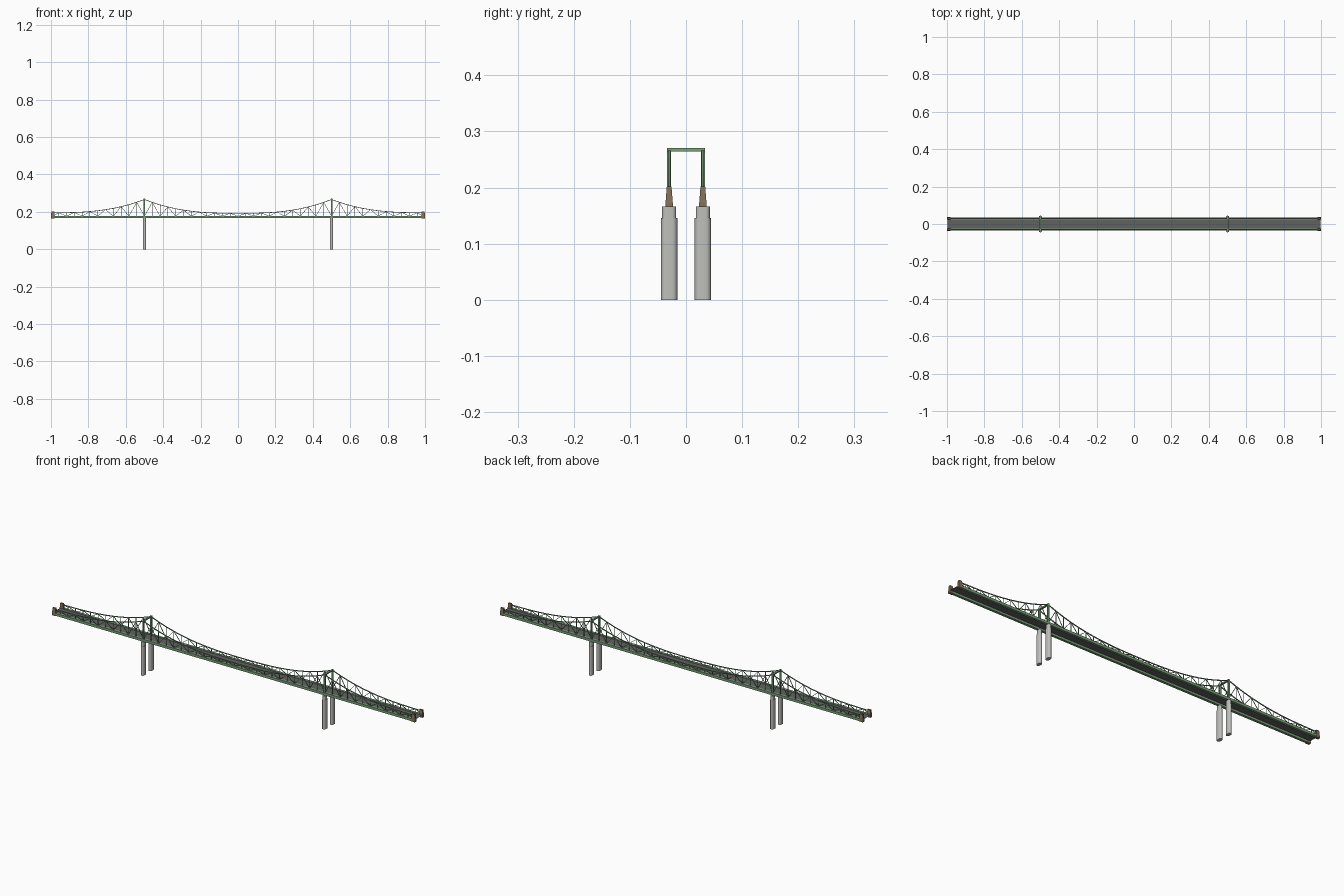
import bpy, bmesh, math
from mathutils import Vector

if "Cube" in bpy.data.objects:
    bpy.data.objects.remove(bpy.data.objects["Cube"])


def material(name, rgb):
    m = bpy.data.materials.new(name)
    m.diffuse_color = (*rgb, 1)
    m.use_nodes = True
    m.node_tree.nodes["Principled BSDF"].inputs["Base Color"].default_value = m.diffuse_color
    return m


GREEN = material("painted_green_steel", (0.20, 0.35, 0.20))
GREY = material("pier_concrete", (0.52, 0.52, 0.50))
BROWN = material("brown_stone", (0.23, 0.165, 0.105))
ROAD = material("asphalt", (0.12, 0.12, 0.12))

SIDE_Y = 0.030      # truss plane
TOWER_X = 0.5
DECK_Z = 0.177
CHORD_Z = 0.177
PANELS = 12         # panels per half span


def finish(name, bm, mat, smooth=False):
    bmesh.ops.recalc_face_normals(bm, faces=bm.faces)
    me = bpy.data.meshes.new(name)
    bm.to_mesh(me)
    bm.free()
    me.materials.append(mat)
    ob = bpy.data.objects.new(name, me)
    bpy.context.collection.objects.link(ob)
    if smooth:
        bpy.ops.object.select_all(action='DESELECT')
        ob.select_set(True)
        bpy.context.view_layer.objects.active = ob
        bpy.ops.object.shade_smooth_by_angle(angle=math.radians(35))
    return ob


def loft(bm, rings):
    """Closed solid through a list of equal-length point rings."""
    vs = [[bm.verts.new(p) for p in r] for r in rings]
    n = len(vs[0])
    for a, b in zip(vs, vs[1:]):
        for i in range(n):
            j = (i + 1) % n
            bm.faces.new((a[i], a[j], b[j], b[i]))
    bm.faces.new(vs[0][::-1])
    bm.faces.new(vs[-1])


def rect(cx, cy, z, hx, hy):
    return [(cx + sx * hx, cy + sy * hy, z)
            for sx, sy in ((-1, -1), (1, -1), (1, 1), (-1, 1))]


def beam(bm, a, b, depth, width):
    """Square bar lying in an xz truss plane, width measured along y."""
    a, b = Vector(a), Vector(b)
    side = Vector((0, width / 2, 0))
    up = (b - a).normalized().cross(Vector((0, 1, 0))) * depth / 2
    loft(bm, [[p + side + up, p - side + up, p - side - up, p + side - up]
              for p in (a, b)])


def stadium(cx, cy, z, r, half_y, n=10):
    """Round-ended pier outline, long in y."""
    pts = []
    for end in (1, -1):
        for i in range(n + 1):
            t = math.pi * i / n + (0 if end == 1 else math.pi)
            pts.append((cx + r * math.cos(t),
                        cy + end * (half_y - r) + r * math.sin(t), z))
    return pts


def top_z(x):
    """Height of the curved upper chord, steepest at the towers."""
    x = abs(x)
    if x <= TOWER_X:
        return 0.192 + 0.074 * (x / TOWER_X) ** 2.7
    return 0.195 + 0.071 * ((1 - x) / (1 - TOWER_X)) ** 2.7


# road surface: a single sheet between the girders
bm = bmesh.new()
bm.faces.new([bm.verts.new(p) for p in rect(0, 0, DECK_Z, 0.998, 0.0245)])
finish("road_deck", bm, ROAD)

xs = [-1 + i * TOWER_X / PANELS for i in range(4 * PANELS + 1)]
xs[0], xs[-1] = -0.99, 0.99

for s, label in ((-1, "front"), (1, "back")):
    y = s * SIDE_Y

    # wide edge girder, its top forming the side strip
    bm = bmesh.new()
    loft(bm, [rect(0, y, z, 0.998, 0.006) for z in (0.1665, 0.179)])
    finish(label + "_girder", bm, GREEN)

    # curved upper chord
    bm = bmesh.new()
    for a, b in zip(xs, xs[1:]):
        beam(bm, (a, y, top_z(a)), (b, y, top_z(b)), 0.0035, 0.004)
    finish(label + "_upper_chord", bm, GREEN)

    # posts and alternating diagonals
    bm = bmesh.new()
    for i, x in enumerate(xs):
        if i % (2 * PANELS) != PANELS:
            beam(bm, (x, y, CHORD_Z), (x, y, top_z(x)), 0.0022, 0.0025)
    for i, (a, b) in enumerate(zip(xs, xs[1:])):
        za, zb = (CHORD_Z, top_z(b)) if i % 2 == 0 else (top_z(a), CHORD_Z)
        beam(bm, (a, y, za), (b, y, zb), 0.0022, 0.0025)
    finish(label + "_truss_web", bm, GREEN)

    for e, end in ((-1, "left"), (1, "right")):
        # tower leg
        bm = bmesh.new()
        loft(bm, [rect(e * TOWER_X, y, z, 0.004, 0.0035) for z in (0.17, 0.265)])
        finish(f"{label}_{end}_tower_leg", bm, GREEN)

        # round-ended pier with a narrower head
        bm = bmesh.new()
        loft(bm, [stadium(e * TOWER_X, y, z, 0.009, 0.0145) for z in (0, 0.146)])
        finish(f"{label}_{end}_pier", bm, GREY, True)
        bm = bmesh.new()
        loft(bm, [stadium(e * TOWER_X, y, z, 0.0075, 0.0125)
                  for z in (0.145, 0.1665)])
        finish(f"{label}_{end}_pier_head", bm, GREY, True)

        # tapered stone end post
        bm = bmesh.new()
        loft(bm, [rect(e * 0.99, y, z, hx, hy) for z, hx, hy in
                  ((0.165, 0.01, 0.0068), (0.172, 0.01, 0.0065),
                   (0.202, 0.008, 0.0042))])
        finish(f"{label}_{end}_end_post", bm, BROWN)

# portal beam across each tower
for e, end in ((-1, "left"), (1, "right")):
    bm = bmesh.new()
    loft(bm, [rect(e * TOWER_X, 0, z, 0.004, 0.0335) for z in (0.2645, 0.2705)])
    finish(end + "_portal_beam", bm, GREEN)
